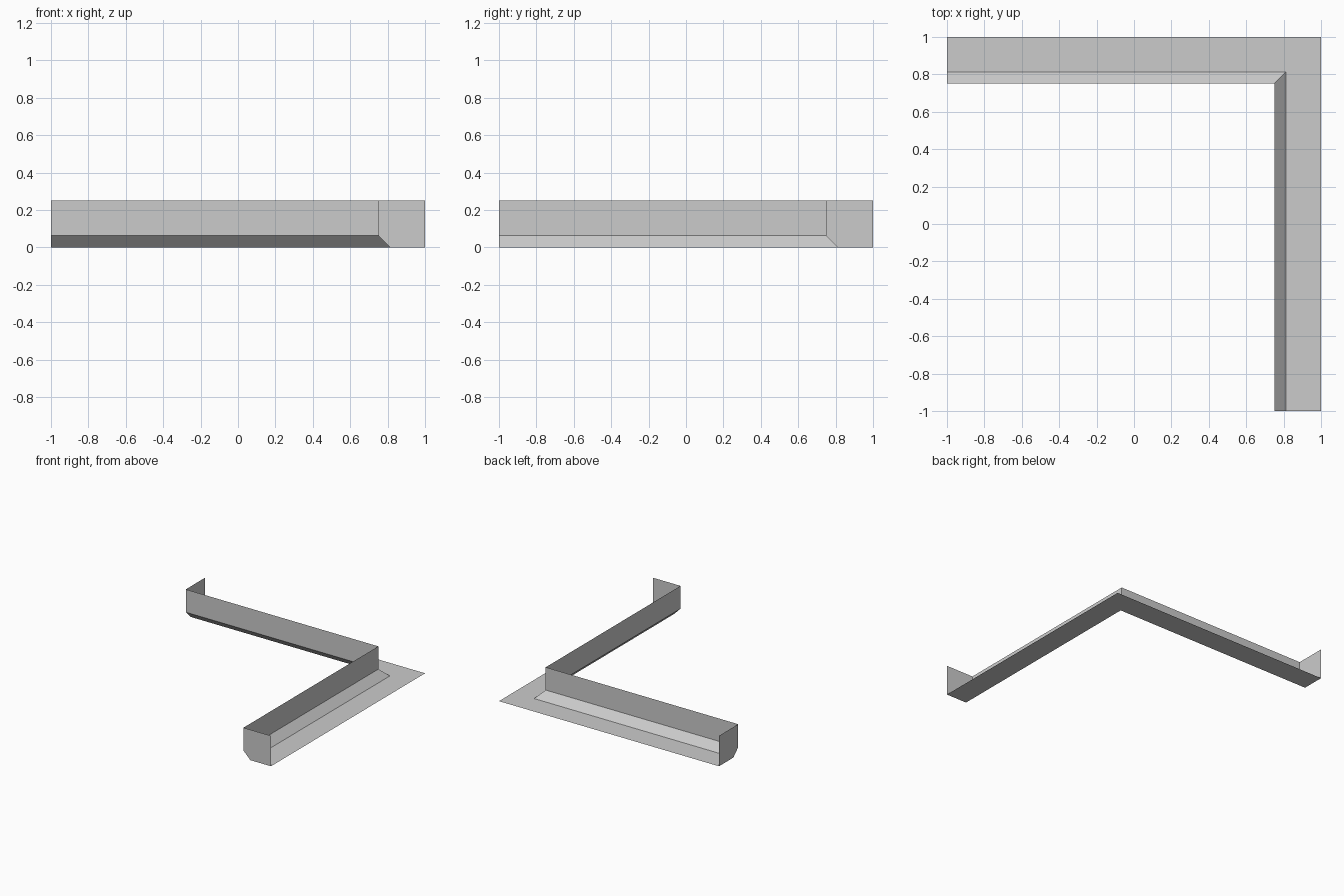
import bpy
import bmesh

cube = bpy.data.objects.get("Cube")
if cube:
    bpy.data.objects.remove(cube)

# Plain grey finish
GREY = (0.6, 0.6, 0.6, 1.0)
grey = bpy.data.materials.new("plain_grey")
grey.use_nodes = True
grey.diffuse_color = GREY
grey.node_tree.nodes["Principled BSDF"].inputs["Base Color"].default_value = GREY

# Cross-section as (distance from centre, height): inner wall, chamfer, underside
INNER, OUTER, TOP, CHAMFER = 0.75, 1.0, 0.25, 0.0625
profile = [(INNER, TOP), (INNER, CHAMFER), (INNER + CHAMFER, 0), (OUTER, 0)]

# The open shell follows an L-shaped path with a mitred corner
stations = [
    lambda d, z: (-1, d, z),   # left-hand end of the back run
    lambda d, z: (d, d, z),    # mitred corner
    lambda d, z: (d, -1, z),   # front end of the side run
]

bm = bmesh.new()
rings = [[bm.verts.new(place(d, z)) for d, z in profile] for place in stations]
for a, b in zip(rings, rings[1:]):
    for i in range(len(profile) - 1):
        bm.faces.new((a[i], a[i + 1], b[i + 1], b[i]))

# End caps close the two ends; top and outer sides stay open
for place, ring, flip in ((stations[0], rings[0], True), (stations[2], rings[2], False)):
    loop = ring + [bm.verts.new(place(OUTER, TOP))]
    bm.faces.new(loop[::-1] if flip else loop)

bm.normal_update()
mesh = bpy.data.meshes.new("corner_trim")
bm.to_mesh(mesh)
bm.free()
mesh.materials.append(grey)
trim = bpy.data.objects.new("corner_trim", mesh)
bpy.context.collection.objects.link(trim)
